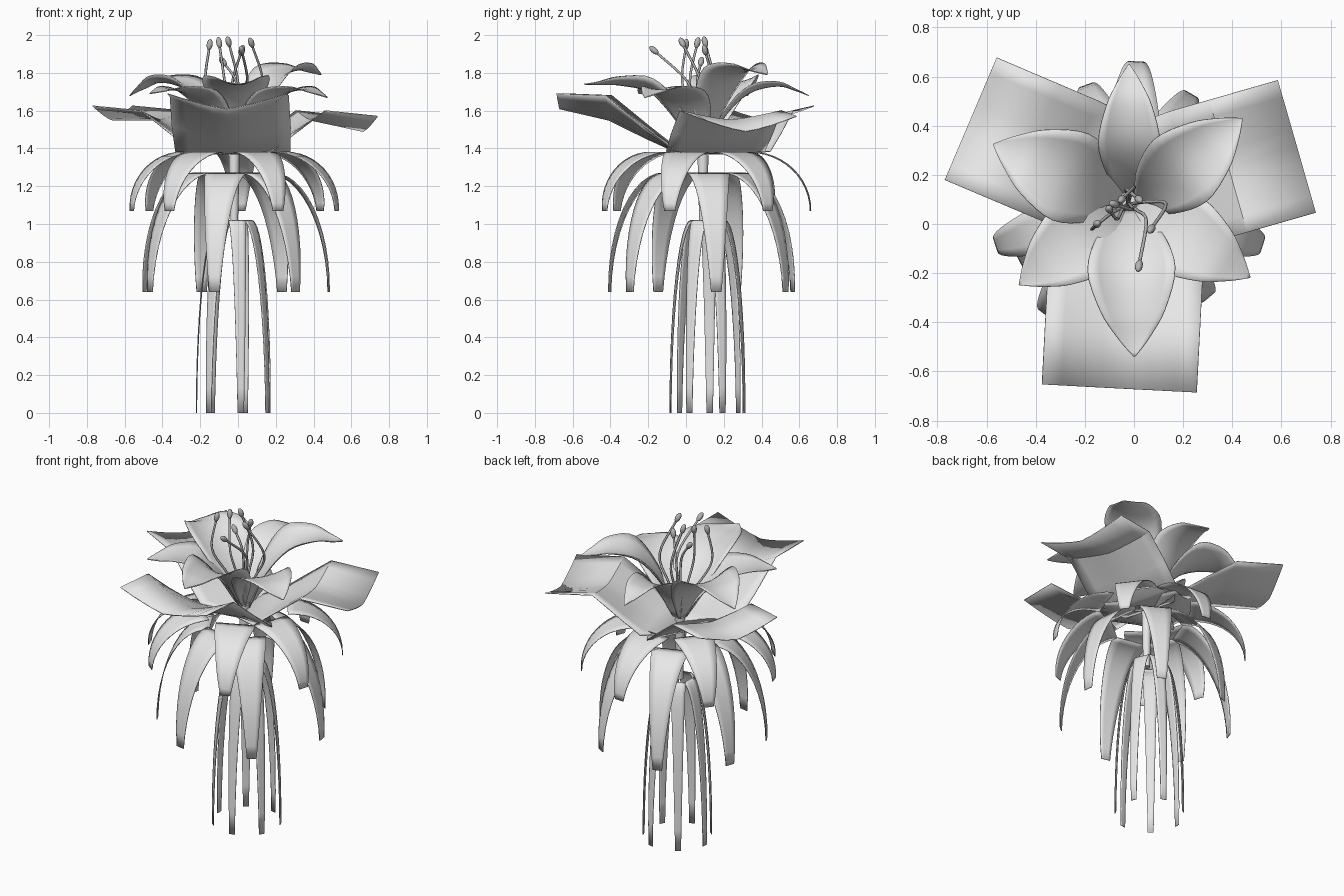
import bpy, bmesh, math
from mathutils import Vector, Matrix

if "Cube" in bpy.data.objects:
    bpy.data.objects.remove(bpy.data.objects["Cube"], do_unlink=True)

CENTRE = (-0.02, 0.09)


def material(name, value):
    mat = bpy.data.materials.new(name)
    mat.use_nodes = True
    colour = (value, value, value, 1)
    mat.diffuse_color = colour
    mat.node_tree.nodes["Principled BSDF"].inputs["Base Color"].default_value = colour
    return mat


pale_grey = material("pale_grey", 0.8)
mid_grey = material("mid_grey", 0.45)


def finish(bm, name, mat=pale_grey, angle=40):
    mesh = bpy.data.meshes.new(name)
    bm.to_mesh(mesh)
    bm.free()
    mesh.materials.append(mat)
    ob = bpy.data.objects.new(name, mesh)
    bpy.context.collection.objects.link(ob)
    bpy.ops.object.select_all(action="DESELECT")
    ob.select_set(True)
    bpy.context.view_layer.objects.active = ob
    bpy.ops.object.shade_smooth_by_angle(angle=math.radians(angle))
    return ob


def smooth_path(points, steps):
    """Catmull-Rom samples through the points."""
    pts = [Vector(p) for p in points]
    pts = [2 * pts[0] - pts[1]] + pts + [2 * pts[-1] - pts[-2]]
    out = []
    for a, b, c, d in zip(pts, pts[1:], pts[2:], pts[3:]):
        for i in range(steps):
            t = i / steps
            out.append(0.5 * (2 * b + (c - a) * t + (2 * a - 5 * b + 4 * c - d) * t * t
                              + (3 * b - a - 3 * c + d) * t ** 3))
    return out + [pts[-2]]


def blade(name, angle, rows, centre=CENTRE, across=8, power=2):
    """Thin sheet sweeping outwards; each row is (radius, height, half width, edge lift)."""
    bm = bmesh.new()
    place = Matrix.Translation((*centre, 0)) @ Matrix.Rotation(math.radians(angle), 4, "Z")
    us = [2 * i / across - 1 for i in range(across + 1)]
    grid = [[bm.verts.new(place @ Vector((r, u * w, z + lift * abs(u) ** power))) for u in us]
            for r, z, w, lift in rows]
    for low, high in zip(grid, grid[1:]):
        for i in range(across):
            bm.faces.new((low[i], high[i], high[i + 1], low[i + 1]))
    mod = finish(bm, name).modifiers.new("thickness", "SOLIDIFY")
    mod.thickness = 0.005
    mod.offset = 0


# Three tiers of drooping leaves: wide flat bases arching over to narrow tips
def leaf_tier(name, angles, start, reach, top, tip, wide, tip_w, centre=CENTRE):
    for n, angle in enumerate(angles):
        rows = []
        for i in range(13):
            t = i / 12
            a = t * math.pi / 2
            taper = max(0, (t - 0.1) / 0.9)
            rows.append((start + (reach - start) * math.sin(a), tip + (top - tip) * math.cos(a),
                         wide + (tip_w - wide) * taper, 0))
        blade(f"{name}_{n + 1}", angle, rows, centre, across=4)


leaf_tier("upper_leaf", (87, 37, -18, -66, 233, 198, 142), 0.25, 0.57, 1.38, 1.07, 0.115, 0.03)
leaf_tier("middle_leaf", (-102, -50, 8, 60, 110, 160, 208), 0.19, 0.505, 1.27, 0.64, 0.108, 0.028)
leaf_tier("lower_leaf", (-80, -29, 23, 74, 126, 177, 228), 0.08, 0.2, 1.02, 0, 0.046, 0.017,
          (-0.02, 0.115))

# Stem joining the tiers
bm = bmesh.new()
bmesh.ops.create_cone(bm, cap_ends=True, segments=12, radius1=0.02, radius2=0.03, depth=0.4,
                      matrix=Matrix.Translation((*CENTRE, 1.2)))
finish(bm, "stem")

# Three broad square-ended outer petals, creased along the middle:
# angle, centre, length, half width, knee radius, knee height, tip height, knee lift, tip lift
for n, (angle, centre, length, wide, knee, knee_z, tip_z, knee_lift, lift) in enumerate((
        (16, (-0.02, 0.12), 0.71, 0.28, 0.42, 1.55, 1.49, 0.05, 0.08),
        (157, (-0.02, 0.155), 0.7, 0.27, 0.42, 1.55, 1.55, 0.05, 0.075),
        (267, CENTRE, 0.76, 0.315, 0.5, 1.55, 1.61, 0.13, 0.08))):
    rows = ((0.0, 1.37, wide * 0.6, 0), (0.13, 1.375, wide * 0.97, 0.01),
            (knee * 0.6, 1.38 + (knee_z - 1.38) * 0.42, wide, knee_lift * 0.5),
            (knee, knee_z, wide, knee_lift), (length, tip_z, wide, lift))
    blade(f"outer_petal_{n + 1}", angle, rows, centre, power=1.3)

# Six pointed inner petals: angle, centre, length, half width, arch height, tip height, lift
for n, (angle, centre, length, wide, arch, tip, lift) in enumerate((
        (90, CENTRE, 0.56, 0.125, 1.73, 1.68, 0.04),
        (40, (0.0, 0.06), 0.575, 0.165, 1.815, 1.79, 0.06),
        (157, CENTRE, 0.6, 0.19, 1.75, 1.68, 0.06),
        (217, CENTRE, 0.56, 0.17, 1.71, 1.69, 0.03),
        (272, CENTRE, 0.63, 0.178, 1.735, 1.74, 0.075),
        (328, CENTRE, 0.58, 0.17, 1.71, 1.67, 0.03))):
    h = arch - 1.4
    rows = [(0.03, 1.4, 0.03, 0.0),
            (0.2 * length, 1.4 + h * 0.5, 0.72 * wide, 0.7 * lift),
            (0.43 * length, 1.4 + h * 0.88, wide, lift),
            (0.7 * length, arch, 0.74 * wide, 0.6 * lift),
            (0.88 * length, (arch + tip) / 2, 0.36 * wide, 0.2 * lift),
            (length, tip, 0.003, 0.0)]
    blade(f"inner_petal_{n + 1}", angle, smooth_path(rows, 4), centre)

# Stamens: bent filaments, each carrying a small egg-shaped anther
STAMENS = (((0.05, 0.01), (0.02, -0.17, 1.92)), ((-0.17, -0.02), (-0.15, 0.0, 1.95)),
           ((0.13, 0.08), (0.07, -0.02, 1.96)), ((-0.07, 0.02), (-0.1, 0.06, 1.96)),
           ((0.0, 0.15), (-0.05, 0.1, 1.965)), ((-0.03, 0.14), (0.02, 0.1, 1.92)),
           ((-0.01, 0.06), (-0.08, 0.08, 1.86)))
for n, ((bx, by), tip) in enumerate(STAMENS):
    tip = Vector(tip)
    path = smooth_path([(-0.025, 0.08, 1.4), (bx * 0.5 - 0.012, by * 0.5 + 0.05, 1.58),
                        (bx, by, 1.75), tip], 5)
    curve = bpy.data.curves.new(f"filament_{n + 1}", "CURVE")
    curve.dimensions = "3D"
    curve.bevel_depth = 0.007
    curve.bevel_resolution = 1
    spline = curve.splines.new("POLY")
    spline.points.add(len(path) - 1)
    for p, co in zip(spline.points, path):
        p.co = (*co, 1)
    curve.materials.append(mid_grey)
    bpy.context.collection.objects.link(bpy.data.objects.new(f"filament_{n + 1}", curve))

    lean = (path[-1] - path[-3]).to_track_quat("Z", "Y").to_matrix().to_4x4()
    bm = bmesh.new()
    bmesh.ops.create_uvsphere(bm, u_segments=10, v_segments=8, radius=1,
                              matrix=Matrix.Translation(tip) @ lean @ Matrix.Diagonal((0.016, 0.016, 0.03, 1)))
    finish(bm, f"anther_{n + 1}", mid_grey, 60)
